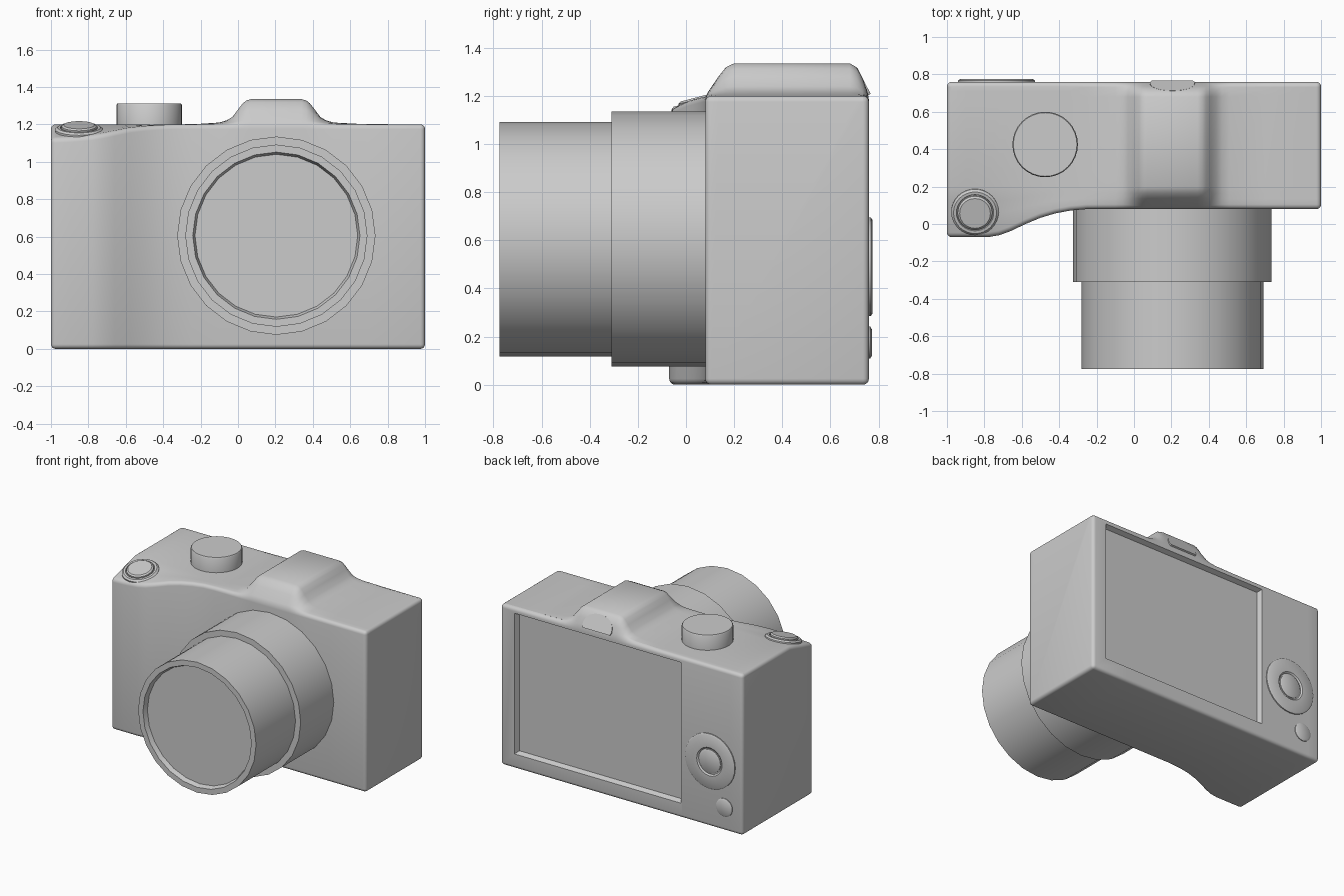
import bpy, bmesh
from math import radians, sin, cos, pi
from mathutils import Matrix, Vector

if "Cube" in bpy.data.objects:
    bpy.data.objects.remove(bpy.data.objects["Cube"])


def finish(bm, name, loc=(0, 0, 0), rot_x=0, angle=35):
    bmesh.ops.recalc_face_normals(bm, faces=bm.faces)
    bm.transform(Matrix.Translation(loc) @ Matrix.Rotation(radians(rot_x), 4, 'X'))
    me = bpy.data.meshes.new(name)
    bm.to_mesh(me)
    bm.free()
    ob = bpy.data.objects.new(name, me)
    bpy.context.collection.objects.link(ob)
    smooth(ob, angle)
    return ob


def smooth(ob, angle):
    bpy.ops.object.select_all(action='DESELECT')
    ob.select_set(True)
    bpy.context.view_layer.objects.active = ob
    bpy.ops.object.shade_smooth_by_angle(angle=radians(angle))


def lathe(name, profile, loc, rot_x=0, sides=32):
    """Revolve (radius, height) points; first and last lie on the axis."""
    bm = bmesh.new()
    rings = []
    for r, z in profile[1:-1]:
        rings.append([bm.verts.new((r * cos(2 * pi * i / sides), r * sin(2 * pi * i / sides), z))
                      for i in range(sides)])
    for a, b in zip(rings, rings[1:]):
        for i in range(sides):
            j = (i + 1) % sides
            bm.faces.new((a[i], a[j], b[j], b[i]))
    bm.faces.new(rings[0])
    bm.faces.new(rings[-1])
    return finish(bm, name, loc, rot_x)


# Body: YZ sections lofted along x, covering grip, flat top and viewfinder hump
def section(x, yf, zf, h):
    f = (h - 1.2) / 0.135
    front = [(0.135, 0.08), (0.165, 0.118), (0.2, 0.135)]
    back = [(0.68, 0.135), (0.71, 0.118), (0.735, 0.07)]
    pts = [(yf, 0), (yf, zf)]
    for y, d in front:
        t = (y - 0.08) / 0.12
        y2 = yf + t * (0.2 - yf)
        pts.append((y2, zf + t * (1.2 - zf) + d * f))
    pts += [(y, 1.2 + d * f) for y, d in back] + [(0.76, 1.2), (0.76, 0)]
    return [Vector((x, y, z)) for y, z in pts]


grip = [(-1, -.07, 1.125), (-.9, -.07, 1.13), (-.78, -.07, 1.14), (-.72, -.06, 1.15),
        (-.66, -.038, 1.163), (-.58, 0, 1.18), (-.5, .033, 1.19), (-.42, .057, 1.196),
        (-.34, .072, 1.2), (-.25, .08, 1.2)]
hump = [(-.1, 1.21), (-.06, 1.222), (-.03, 1.24), (0, 1.28), (.025, 1.312), (.045, 1.328), (.07, 1.335)]
cols = [(x, y, z, 1.2) for x, y, z in grip]
cols += [(x, .08, 1.2, h) for x, h in hump]
cols += [(.41 - x, .08, 1.2, h) for x, h in reversed(hump)] + [(.7, .08, 1.2, 1.2), (1, .08, 1.2, 1.2)]

bm = bmesh.new()
loops = [[bm.verts.new(p) for p in section(*c)] for c in cols]
n = len(loops[0])
for a, b in zip(loops, loops[1:]):
    for i in range(n):
        j = (i + 1) % n
        bm.faces.new((a[i], a[j], b[j], b[i]))
bm.faces.new(loops[0])
bm.faces.new(loops[-1])
edges = set()
for a, b in zip(loops, loops[1:]):
    for i in (0, 1, n - 2, n - 1):
        edges.add(bm.edges.get((a[i], b[i])))
for lp in (loops[0], loops[-1]):
    for i in range(n):
        edges.add(bm.edges.get((lp[i], lp[(i + 1) % n])))
bmesh.ops.recalc_face_normals(bm, faces=bm.faces)
bmesh.ops.bevel(bm, geom=list(edges), offset=0.025, offset_type='OFFSET', segments=4,
                profile=0.5, affect='EDGES', clamp_overlap=True)
body = finish(bm, "body")

# Screen recess: tapered cutter subtracted from the back
bm = bmesh.new()
bmesh.ops.create_cube(bm, size=1)
for v in bm.verts:
    out = v.co.y > 0
    inset = -0.02 if out else 0.012
    v.co = Vector((0.195 + v.co.x * 2 * (0.685 - inset),
                   0.80 if out else 0.725,
                   0.635 + v.co.z * 2 * (0.522 - inset)))
cutter = finish(bm, "screen_cutter")
cutter.hide_render = True
mod = body.modifiers.new("screen_recess", 'BOOLEAN')
mod.operation = 'DIFFERENCE'
mod.solver = 'EXACT'
mod.object = cutter
bpy.context.view_layer.objects.active = body
bpy.ops.object.modifier_apply(modifier=mod.name)
bpy.data.objects.remove(cutter)
smooth(body, 35)

# Lens barrel with two stages and a recessed front glass
lathe("lens", [(0, -.1), (.53, -.1), (.53, .31), (.487, .31), (.487, .775), (.447, .775),
               (.435, .74), (0, .74)], (.205, 0, .605), 90, 24)

# Top controls
lathe("mode_dial", [(0, 0), (.175, 0), (.175, .122), (.17, .13), (0, .13)], (-.475, .425, 1.182))
lathe("shutter_collar", [(0, -.02), (.127, -.02), (.127, .01), (.115, .02), (.1, .02), (.097, .012), (0, .012)],
      (-.85, .065, 1.164), 14.5)
lathe("shutter_button", [(0, 0), (.093, 0), (.093, .026), (.082, .034), (0, .034)], (-.85, .065, 1.164), 14.5)

# Back controls
lathe("control_ring", [(0, -.02), (.205, -.02), (.205, .008), (.195, .014), (.105, .014), (.095, .005), (0, .005)],
      (-.735, .76, .49), -90)
lathe("centre_button", [(0, 0), (.088, 0), (.088, .01), (.08, .015), (0, .015)], (-.735, .76, .49), -90, 24)
lathe("small_button", [(0, -.02), (.067, -.02), (.067, .005), (.055, .012), (0, .012)], (-.85, .76, .175), -90, 24)

# Viewfinder eyepiece: arched plate on the rear slope of the hump
bm = bmesh.new()
arch = [(.12 * cos(pi * i / 16), -.02 - .1 * sin(pi * i / 16) ** .8) for i in range(17)]
arch += [(-.11, 0), (.11, 0)]
face = bm.faces.new([bm.verts.new((x, y, -.03)) for x, y in arch])
ext = bmesh.ops.extrude_face_region(bm, geom=[face])
bmesh.ops.translate(bm, vec=(0, 0, .047), verts=[v for v in ext['geom'] if isinstance(v, bmesh.types.BMVert)])
finish(bm, "eyepiece", (.205, .752, 1.2), -63)
